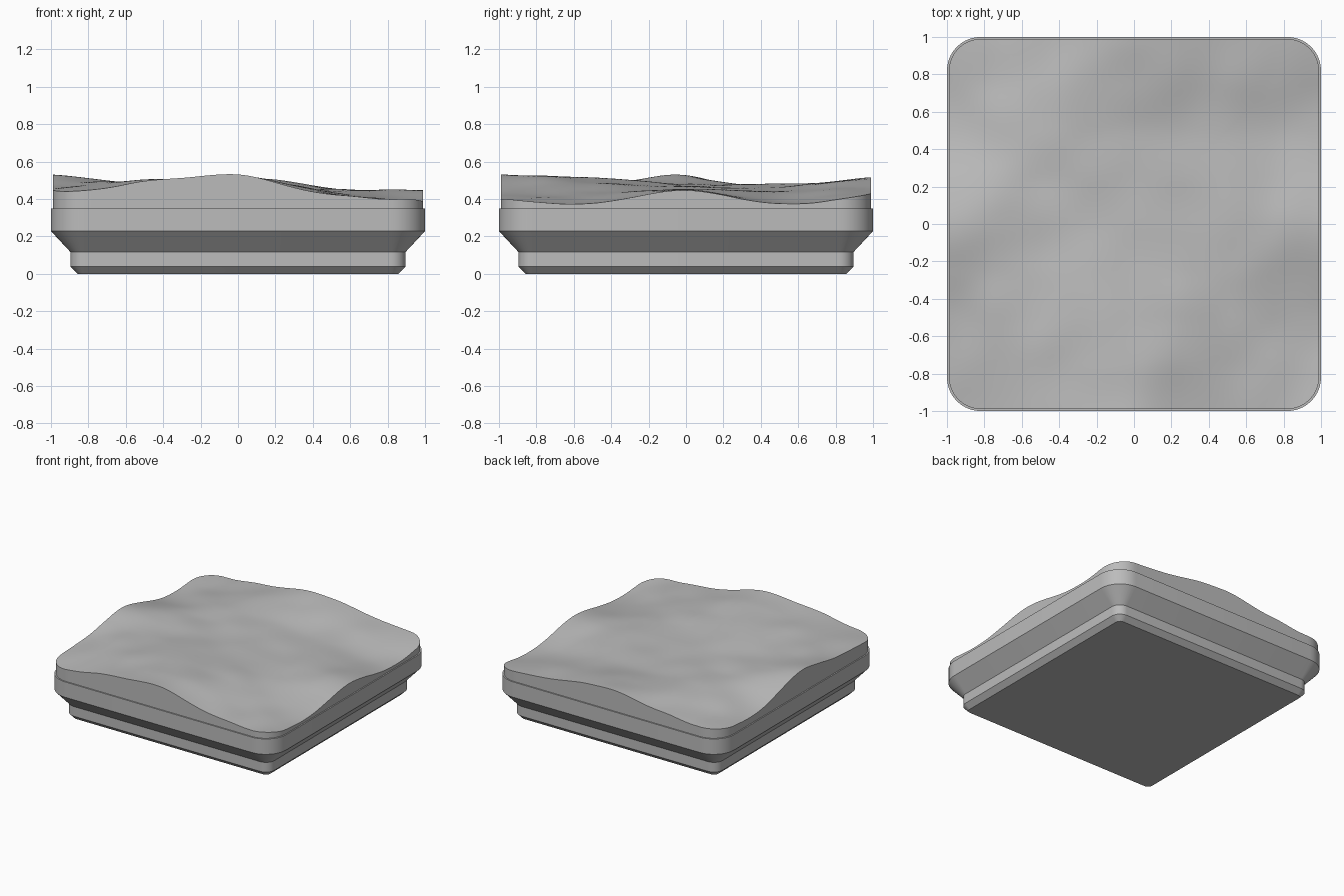
import bpy, bmesh, math
from mathutils import Vector, noise

cube = bpy.data.objects.get("Cube")
if cube:
    bpy.data.objects.remove(cube)

grey = bpy.data.materials.new("plain_grey")
grey.use_nodes = True
grey.diffuse_color = (0.5, 0.5, 0.5, 1)
grey.node_tree.nodes["Principled BSDF"].inputs["Base Color"].default_value = (0.5, 0.5, 0.5, 1)


def finish(bm, name, angle):
    bmesh.ops.recalc_face_normals(bm, faces=bm.faces)
    mesh = bpy.data.meshes.new(name)
    bm.to_mesh(mesh)
    bm.free()
    mesh.materials.append(grey)
    obj = bpy.data.objects.new(name, mesh)
    bpy.context.collection.objects.link(obj)
    bpy.ops.object.select_all(action="DESELECT")
    obj.select_set(True)
    bpy.context.view_layer.objects.active = obj
    bpy.ops.object.shade_smooth_by_angle(angle=math.radians(angle))
    return obj


def rounded_ring(bm, half, radius, z, steps=10):
    """Rounded square of vertices at height z."""
    ring = []
    core = half - radius
    for quarter, (sx, sy) in enumerate([(1, 1), (-1, 1), (-1, -1), (1, -1)]):
        for i in range(steps + 1):
            a = (quarter + i / steps) * math.pi / 2
            ring.append(bm.verts.new((sx * core + radius * math.cos(a),
                                      sy * core + radius * math.sin(a), z)))
    return ring


# Stepped base: chamfered foot, straight neck, flared shoulder, straight rim
profile = [(0.857, 0.038, 0), (0.895, 0.077, 0.038), (0.895, 0.077, 0.115),
           (1.0, 0.18, 0.228), (1.0, 0.18, 0.35)]
bm = bmesh.new()
rings = [rounded_ring(bm, *p) for p in profile]
for low, high in zip(rings, rings[1:]):
    for i in range(len(low)):
        j = (i + 1) % len(low)
        bm.faces.new((low[i], low[j], high[j], high[i]))
bm.faces.new(rings[0])
bm.faces.new(rings[-1])
finish(bm, "stepped_base", 25)

# Rolling ground heights, front row first, left to right
HEIGHTS = [(0.43, 0.49, 0.53, 0.42, 0.40),
           (0.47, 0.50, 0.505, 0.44, 0.375),
           (0.525, 0.48, 0.47, 0.45, 0.45),
           (0.41, 0.48, 0.46, 0.43, 0.37),
           (0.42, 0.45, 0.52, 0.46, 0.42)]


def spline(values, t):
    """Smooth curve through evenly spaced values, t from -1 to 1."""
    s = min(max((t + 1) * 2, 0), 3.999)
    i = int(s)
    f = s - i
    a, b, c, d = (values[min(max(i + k, 0), 4)] for k in (-1, 0, 1, 2))
    return b + 0.5 * f * (c - a + f * (2 * a - 5 * b + 4 * c - d + f * (3 * (b - c) + d - a)))


def ground(x, y):
    ripple = noise.noise(Vector((x * 4, y * 4, 0.5)))
    return spline([spline(row, x) for row in HEIGHTS], y) + 0.011 * ripple


# Terrain sheet: a grid bent into a rounded square, with a skirt down to the rim
bm = bmesh.new()
bmesh.ops.create_grid(bm, x_segments=72, y_segments=72, size=0.99)
for v in bm.verts:
    reach = max(abs(v.co.x), abs(v.co.y))
    radius = reach * 0.175
    core = reach - radius
    inner = Vector([min(max(c, -core), core) for c in v.co.xy])
    offset = v.co.xy - inner
    if offset.length > 1e-6:
        v.co.xy = inner + offset.normalized() * radius
    v.co.z = ground(v.co.x, v.co.y)
border = [e for e in bm.edges if e.is_boundary]
skirt = bmesh.ops.extrude_edge_only(bm, edges=border)["geom"]
for v in skirt:
    if isinstance(v, bmesh.types.BMVert):
        v.co.z = 0.345
finish(bm, "terrain_top", 35)
